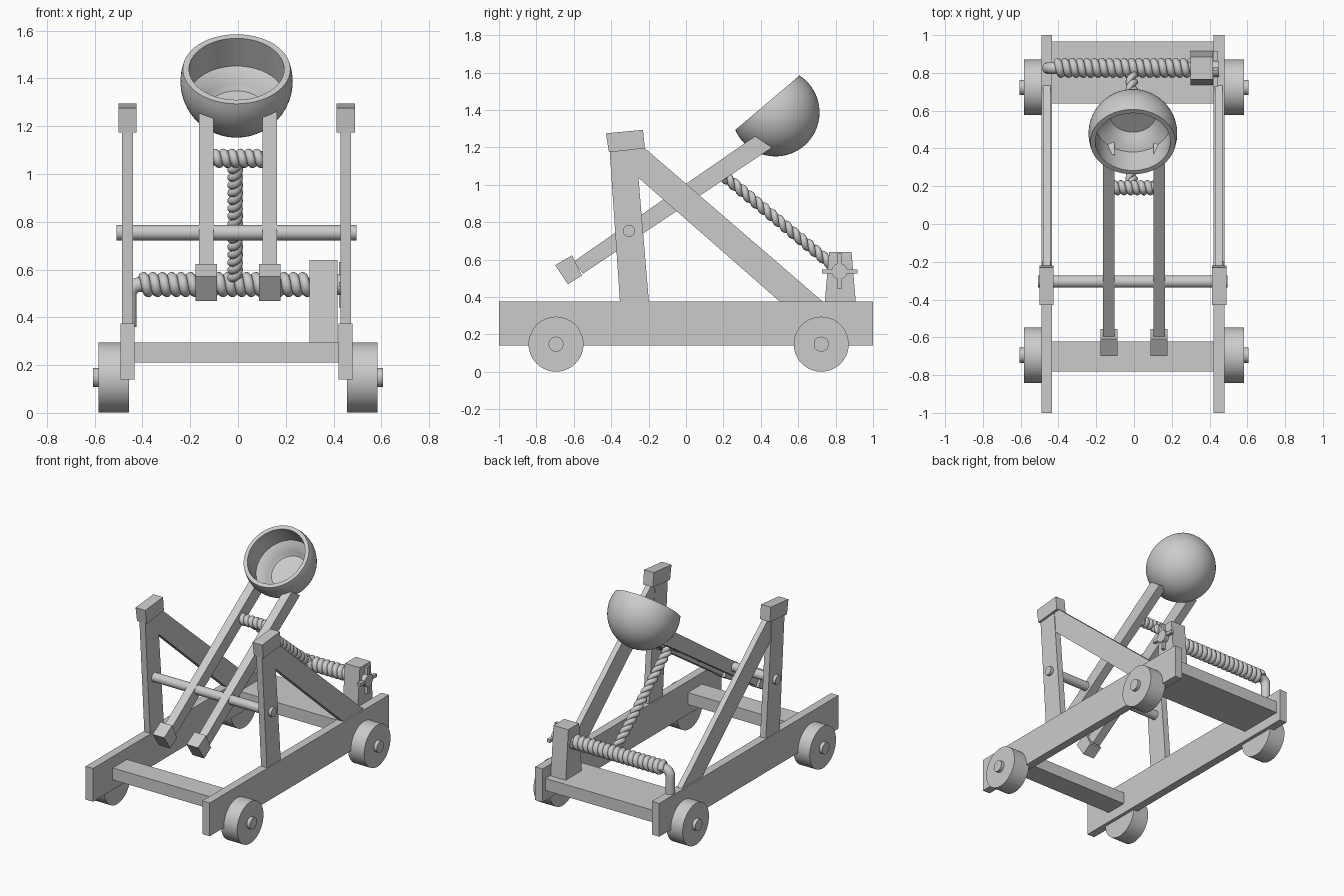
import bpy, bmesh, math
from mathutils import Vector, Matrix

old = bpy.data.objects.get("Cube")
if old:
    bpy.data.objects.remove(old, do_unlink=True)

grey = bpy.data.materials.new("plain_grey")
grey.use_nodes = True
COLOUR = (0.6, 0.6, 0.6, 1)
grey.diffuse_color = COLOUR
grey.node_tree.nodes["Principled BSDF"].inputs["Base Color"].default_value = COLOUR
MID = -0.006   # centre line of the frame


def add(name, mesh, smooth=False):
    obj = bpy.data.objects.new(name, mesh)
    bpy.context.collection.objects.link(obj)
    mesh.materials.clear()
    mesh.materials.append(grey)
    if smooth:
        bpy.ops.object.select_all(action='DESELECT')
        obj.select_set(True)
        bpy.context.view_layer.objects.active = obj
        bpy.ops.object.shade_smooth_by_angle(angle=math.radians(40))
    return obj


def finish(name, bm, smooth=False):
    bmesh.ops.recalc_face_normals(bm, faces=bm.faces)
    mesh = bpy.data.meshes.new(name)
    bm.to_mesh(mesh)
    bm.free()
    return add(name, mesh, smooth)


def prism(name, outline, x0, x1):
    """Side outline of (y, z) points, extruded from x0 to x1."""
    bm = bmesh.new()
    face = bm.faces.new([bm.verts.new((x0, y, z)) for y, z in outline])
    new = bmesh.ops.extrude_face_region(bm, geom=[face])["geom"]
    bmesh.ops.translate(bm, vec=(x1 - x0, 0, 0),
                        verts=[v for v in new if isinstance(v, bmesh.types.BMVert)])
    return finish(name, bm)


def box(name, x0, x1, y0, y1, z0, z1):
    return prism(name, [(y0, z0), (y1, z0), (y1, z1), (y0, z1)], x0, x1)


def rod(name, x0, x1, y, z, r, sides=40):
    """Cylinder along x."""
    bm = bmesh.new()
    place = Matrix.Translation(((x0 + x1) / 2, y, z)) @ Matrix.Rotation(math.pi / 2, 4, 'Y')
    bmesh.ops.create_cone(bm, cap_ends=True, segments=sides, radius1=r, radius2=r,
                          depth=abs(x1 - x0), matrix=place)
    return finish(name, bm, True)


def tube(name, points, r):
    """Round tube along a path."""
    curve = bpy.data.curves.new(name, 'CURVE')
    curve.dimensions = '3D'
    curve.bevel_depth = r
    curve.bevel_resolution = 3
    curve.use_fill_caps = True
    line = curve.splines.new('POLY')
    line.points.add(len(points) - 1)
    for p, co in zip(line.points, points):
        p.co = (*co, 1)
    temp = bpy.data.objects.new(name, curve)
    bpy.context.collection.objects.link(temp)
    mesh = bpy.data.meshes.new_from_object(
        temp.evaluated_get(bpy.context.evaluated_depsgraph_get()))
    bpy.data.objects.remove(temp, do_unlink=True)
    return add(name, mesh, True)


def coil(name, start, end, radius, strand, turns, phase=0):
    """Strand wound round the line from start to end."""
    start, end = Vector(start), Vector(end)
    turn = (end - start).to_track_quat('Z', 'Y')
    steps = int(turns * 16)
    pts = []
    for i in range(steps + 1):
        a = phase + math.tau * turns * i / steps
        pts.append(start.lerp(end, i / steps)
                   + turn @ Vector((radius * math.cos(a), radius * math.sin(a), 0)))
    return tube(name, pts, strand)


# Frame, wheels and side supports
for side, label in ((-1, "right"), (1, "left")):
    def x(v):
        return MID + side * v
    box(label + "_rail", x(0.427), x(0.485), -1, 1, 0.14, 0.375)
    prism(label + "_post", [(-0.353, 0.37), (-0.198, 0.37), (-0.267, 1.19), (-0.408, 1.18)],
          x(0.434), x(0.479))
    prism(label + "_post_cap", [(-0.412, 1.174), (-0.22, 1.195), (-0.23, 1.294), (-0.428, 1.275)],
          x(0.419), x(0.495))
    prism(label + "_brace", [(-0.225, 1.2), (0.738, 0.37), (0.508, 0.37), (-0.257, 1.04),
                             (-0.268, 1.19)], x(0.436), x(0.475))
    for end, y in (("front", -0.695), ("rear", 0.723)):
        rod(f"{end}_{label}_wheel", side * 0.457, side * 0.583, y, 0.148, 0.147, 56)
        rod(f"{end}_{label}_hub", side * 0.5, side * 0.607, y, 0.148, 0.04)

    # Throwing arm with its end block
    prism(label + "_arm", [(-0.6, 0.59), (-0.551, 0.525), (0.46, 1.2), (0.369, 1.26)],
          side * 0.103, side * 0.163)
    prism(label + "_arm_end", [(-0.7, 0.57), (-0.631, 0.468), (-0.556, 0.516), (-0.61, 0.623)],
          side * 0.087, side * 0.178)

box("front_crossbeam", -0.44, 0.43, -0.78, -0.622, 0.21, 0.295)
box("rear_crossbeam", -0.44, 0.43, 0.637, 0.967, 0.21, 0.295)
rod("arm_pivot", -0.508, 0.495, -0.305, 0.754, 0.032)

# Bowl, turned from a profile: outer sphere, rim, inner wall and stepped floor
R, RIM = 0.235, 0.068
low, high = -math.pi / 2, math.asin(RIM / R)
profile = [(R * math.cos(a), R * math.sin(a))
           for a in (low + (high - low) * i / 20 for i in range(21))]
profile[0] = (0, -R)
profile += [(0.199, RIM), (0.2, -0.085), (0.158, -0.112), (0.143, -0.133),
            (0.122, -0.155), (0, -0.157)]
bm = bmesh.new()
verts = [bm.verts.new((r, 0, h)) for r, h in profile]
edges = [bm.edges.new(pair) for pair in zip(verts, verts[1:])]
bmesh.ops.spin(bm, geom=verts + edges, cent=(0, 0, 0), axis=(0, 0, 1),
               angle=math.tau, steps=56, use_merge=True)
bmesh.ops.remove_doubles(bm, verts=bm.verts, dist=0.0005)
tilt = Vector((0, -0.647, 0.763)).to_track_quat('Z', 'X').to_matrix().to_4x4()
bm.transform(Matrix.Translation((MID, 0.479, 1.387)) @ tilt)
finish("bowl", bm, True)

# Winch: block, bent shaft, wound rope and handle
WY, WZ = 0.826, 0.537
prism("winch_block", [(0.735, 0.29), (0.915, 0.29), (0.885, 0.64), (0.765, 0.64)], 0.3, 0.417)
bend = [(-0.41 - 0.045 * math.sin(a), WY, WZ - 0.045 + 0.045 * math.cos(a))
        for a in (math.pi / 2 * i / 8 for i in range(9))]
tube("winch_shaft", [(0.31, WY, WZ)] + bend + [(-0.455, WY, 0.36)], 0.032)
coil("winch_rope", (-0.405, WY, WZ), (0.3, WY, WZ), 0.032, 0.021, 18)
rod("handle_hub", 0.41, 0.45, WY - 0.005, WZ, 0.043)
box("handle_bar_flat", 0.422, 0.445, WY - 0.1, WY + 0.09, WZ - 0.011, WZ + 0.011)
box("handle_bar_upright", 0.422, 0.445, WY - 0.016, WY + 0.006, WZ - 0.095, WZ + 0.095)

# Rope on the arm and the twisted pull rope
rod("arm_rope_core", -0.11, 0.11, 0.192, 1.065, 0.03)
coil("arm_rope", (-0.105, 0.192, 1.065), (0.105, 0.192, 1.065), 0.022, 0.019, 6)
for i in range(2):
    coil(f"pull_rope_strand_{i + 1}", (-0.012, 0.2, 1.05), (-0.012, 0.79, 0.565),
         0.015, 0.018, 7.5, i * math.pi)
